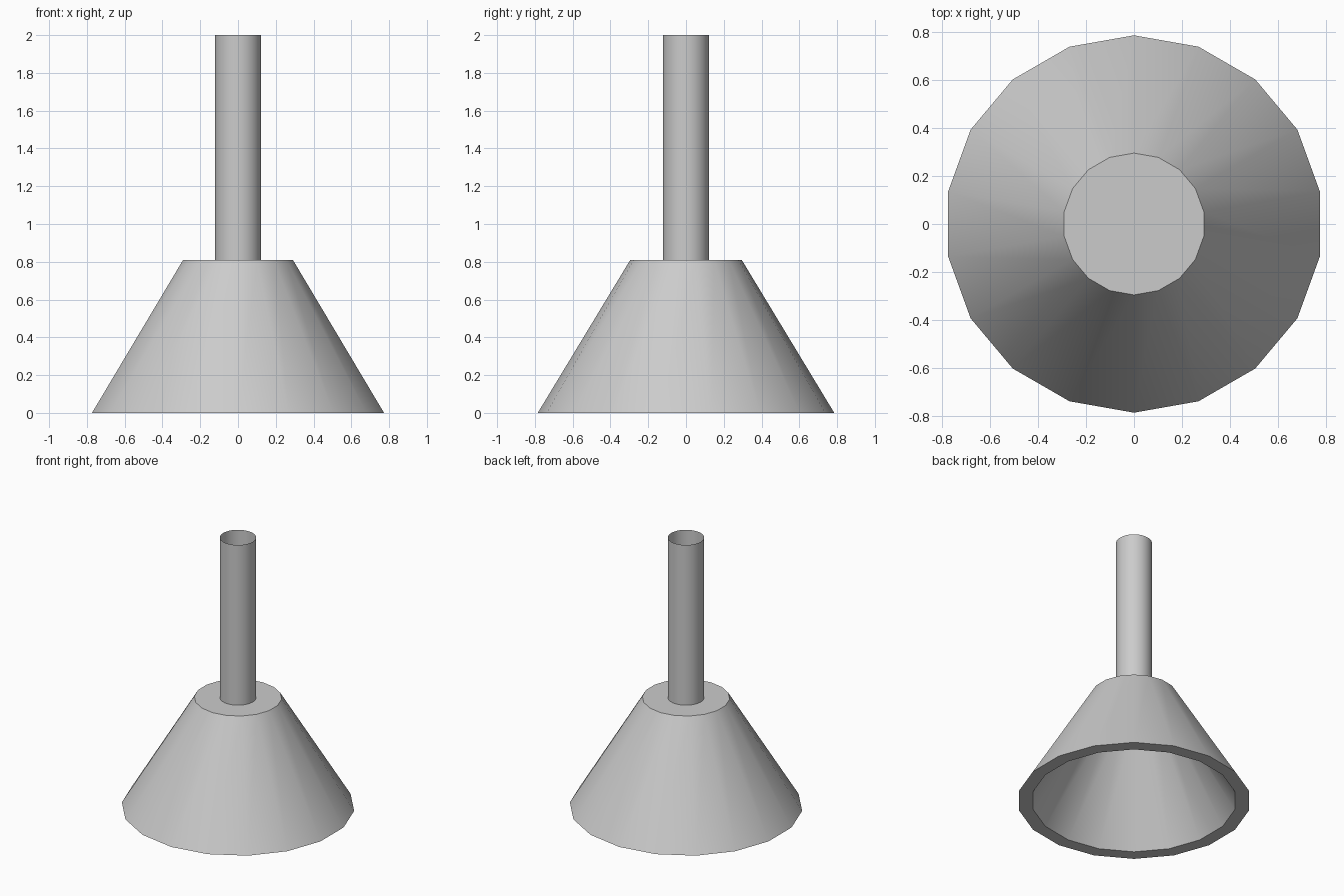
import bpy, bmesh
from math import pi, sin, cos

if "Cube" in bpy.data.objects:
    bpy.data.objects.remove(bpy.data.objects["Cube"])


def revolve(name, profile, sides, start=pi / 2, cap_last=(), angle=0.6):
    """Lathe a (radius, z) profile about z; cap_last lists ring indices filled flat."""
    bm = bmesh.new()
    rings = [[bm.verts.new((r * cos(start + 2 * pi * i / sides),
                            r * sin(start + 2 * pi * i / sides), z))
              for i in range(sides)] for r, z in profile]
    for a, b in zip(rings, rings[1:]):
        for i in range(sides):
            j = (i + 1) % sides
            bm.faces.new((a[i], a[j], b[j], b[i]))
    for k in cap_last:
        bm.faces.new(rings[k])
    if cap_last:
        bmesh.ops.recalc_face_normals(bm, faces=bm.faces)
    mesh = bpy.data.meshes.new(name)
    bm.to_mesh(mesh)
    bm.free()
    obj = bpy.data.objects.new(name, mesh)
    bpy.context.collection.objects.link(obj)
    bpy.ops.object.select_all(action='DESELECT')
    obj.select_set(True)
    bpy.context.view_layer.objects.active = obj
    bpy.ops.object.shade_smooth_by_angle(angle=angle)
    return obj


# Hollow conical shade: inner ceiling, inner wall, flat rim, outer wall, flat top
revolve("shade", [(0.25, 0.73), (0.69, 0), (0.785, 0), (0.295, 0.81)], 18,
        cap_last=(0, 3))

# Open thin hanging tube
revolve("hanging_tube", [(0.122, 0.81), (0.122, 2.0)], 32)
